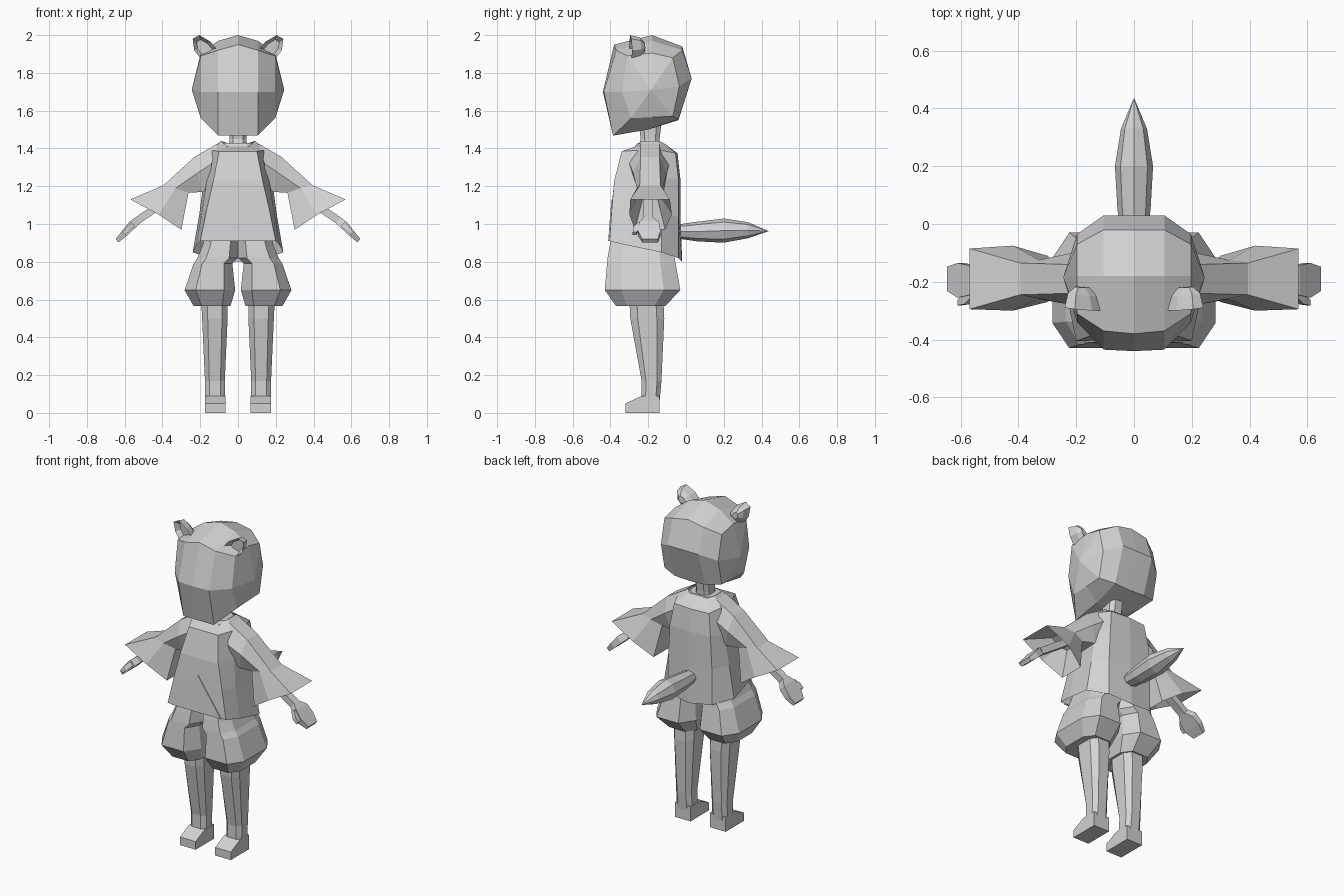
import bpy, bmesh, math
from mathutils import Vector

grey = bpy.data.materials.new("plain_grey")
grey.diffuse_color = (0.65, 0.65, 0.65, 1)


def loft(name, rings, closed=True, cap0=True, cap1=True, mirror=True, tip=None):
    """Skin a list of rings; optional end caps, pointed tip and mirror across x."""
    bm = bmesh.new()
    vs = [[bm.verts.new(p) for p in r] for r in rings]
    n = len(rings[0])
    last = n if closed else n - 1
    for a, b in zip(vs, vs[1:]):
        for i in range(last):
            j = (i + 1) % n
            bm.faces.new((a[i], a[j], b[j], b[i]))
    if cap0:
        bm.faces.new(vs[0])
    if tip:
        t = bm.verts.new(tip)
        for i in range(n):
            bm.faces.new((vs[-1][i], vs[-1][(i + 1) % n], t))
    elif cap1:
        bm.faces.new(vs[-1])
    bmesh.ops.recalc_face_normals(bm, faces=bm.faces)
    me = bpy.data.meshes.new(name)
    bm.to_mesh(me)
    bm.free()
    me.materials.append(grey)
    ob = bpy.data.objects.new(name, me)
    bpy.context.collection.objects.link(ob)
    if mirror:
        m = ob.modifiers.new("mirror", 'MIRROR')
        m.use_clip = True
    return ob


def octagon(x0, x1, y0, y1, z, c=0.22):
    """Box outline with chamfered corners."""
    dx, dy = (x1 - x0) * c, (y1 - y0) * c
    return [(x0 + dx, y0, z), (x1 - dx, y0, z), (x1, y0 + dy, z), (x1, y1 - dy, z),
            (x1 - dx, y1, z), (x0 + dx, y1, z), (x0, y1 - dy, z), (x0, y0 + dy, z)]


# Head: side-view profiles stepping outwards to a cheek point
centre = [(-.44, 1.70), (-.38, 1.95), (-.18, 2.0), (-.02, 1.94),
          (.03, 1.77), (-.04, 1.55), (-.2, 1.50), (-.386, 1.468)]
inner = [(-.435, 1.70), (-.37, 1.92), (-.18, 1.97), (-.02, 1.92),
         (.03, 1.77), (-.04, 1.555), (-.2, 1.50), (-.386, 1.468)]
outer = [(-.34, 1.70), (-.31, 1.89), (-.18, 1.905), (-.07, 1.88),
         (-.035, 1.73), (-.07, 1.57), (-.18, 1.565), (-.29, 1.56)]
loft("head", [[(0, y, z) for y, z in centre], [(.105, y, z) for y, z in inner],
              [(.197, y, z) for y, z in outer]], cap0=False, tip=(.245, -.185, 1.71))

# Cupped ears
rim = [Vector(p) for p in ((.19, -.29, 1.865), (.232, -.285, 1.92), (.24, -.29, 1.98),
                           (.205, -.295, 2.0), (.145, -.30, 1.965), (.10, -.30, 1.91))]
mid = sum(rim, Vector()) / 6


def shrink(k, dy):
    return [mid + (p - mid) * k + Vector((0, dy, 0)) for p in rim]


loft("ear", [shrink(.6, .03), rim, shrink(.8, .05), shrink(.35, .075)])

# Neck
loft("neck", [octagon(-.05, .05, -.26, -.14, 1.38), octagon(-.045, .045, -.24, -.14, 1.45),
              octagon(-.045, .045, -.25, -.13, 1.53)], mirror=False)

# Coat body: half outlines from front centre to back centre
loft("coat", [
    [(0, -.27, 1.41), (.06, -.27, 1.41), (.09, -.23, 1.44), (.09, -.15, 1.44), (.06, -.12, 1.43), (0, -.12, 1.43)],
    [(0, -.34, 1.385), (.1, -.34, 1.385), (.14, -.25, 1.39), (.15, -.13, 1.39), (.12, -.055, 1.375), (0, -.045, 1.375)],
    [(0, -.38, 1.23), (.13, -.38, 1.23), (.165, -.27, 1.23), (.18, -.12, 1.24), (.14, -.04, 1.24), (0, -.03, 1.24)],
    [(0, -.395, 1.08), (.165, -.393, 1.08), (.19, -.3, 1.07), (.205, -.13, 1.05), (.15, -.04, 1.04), (0, -.03, 1.04)],
    [(0, -.41, .91), (.2, -.405, .91), (.222, -.3, .885), (.24, -.13, .85), (.15, -.04, .82), (0, -.02, .80)],
], closed=False, cap0=False, cap1=False)
loft("collar_fill", [octagon(-.09, .09, -.27, -.12, 1.41), octagon(-.085, .085, -.255, -.13, 1.43)], mirror=False)

# Triangular front gusset
loft("front_gusset", [[(0, -.387, 1.13), (.17, -.403, .91), (-.17, -.403, .91)],
                      [(0, -.395, 1.13), (.17, -.412, .91), (-.17, -.412, .91)]], mirror=False)


# Flared sleeves
def sleeve_ring(t, m, b):
    """Each of top, middle, bottom is (x, z, front y, back y)."""
    return [(t[0], t[2], t[1]), (t[0], t[3], t[1]), (m[0], m[3], m[1]),
            (b[0], b[3], b[1]), (b[0], b[2], b[1]), (m[0], m[2], m[1])]


loft("sleeve", [sleeve_ring(*r) for r in (
    ((.11, 1.425, -.24, -.14), (.14, 1.32, -.30, -.09), (.15, 1.19, -.26, -.12)),
    ((.23, 1.355, -.24, -.14), (.215, 1.27, -.28, -.10), (.19, 1.17, -.25, -.12)),
    ((.395, 1.205, -.245, -.135), (.33, 1.19, -.26, -.125), (.262, 1.165, -.24, -.14)),
    ((.57, 1.13, -.295, -.085), (.42, 1.05, -.30, -.075), (.30, .97, -.27, -.11)),
    ((.40, 1.18, -.24, -.15), (.35, 1.15, -.25, -.14), (.30, 1.13, -.23, -.15)))])


# Hands and thumbs: flat boxes following the arm
def hand_ring(x, z, y, hy, t):
    dx, dz = t * .64, t * .77
    return [(x + dx, y - hy, z + dz), (x + dx, y + hy, z + dz),
            (x - dx, y + hy, z - dz), (x - dx, y - hy, z - dz)]


loft("hand", [hand_ring(.34, 1.15, -.2, .025, .02), hand_ring(.53, 1.02, -.2, .024, .02),
              hand_ring(.56, .995, -.195, .052, .022), hand_ring(.60, .952, -.195, .06, .018),
              hand_ring(.64, .912, -.19, .042, .012)])
loft("thumb", [hand_ring(.555, 1.0, -.235, .018, .015), hand_ring(.58, .975, -.26, .018, .014),
               hand_ring(.605, .95, -.272, .01, .01)])

# Puffed shorts
loft("shorts", [octagon(0, .17, -.39, -.08, .95), octagon(0, .19, -.405, -.07, .88),
                octagon(0, .215, -.415, -.06, .82), octagon(.03, .235, -.418, -.055, .79),
                octagon(.015, .283, -.43, -.03, .65), octagon(.04, .235, -.37, -.11, .565)])

# Legs and wedge feet
loft("leg", [octagon(.055, .195, -.30, -.12, .60), octagon(.055, .19, -.295, -.115, .50),
             octagon(.07, .175, -.235, -.13, .17), octagon(.068, .175, -.235, -.14, .06)])
sole = [(-.235, .09), (-.32, .05), (-.32, 0), (-.14, 0), (-.14, .09)]
loft("foot", [[(x, y, z) for y, z in sole] for x in (.067, .175)])

# Spindle tail
loft("tail", [[(rx * math.cos(a), y, zc + rz * math.sin(a)) for a in [math.tau * i / 8 for i in range(8)]]
              for y, zc, rx, rz in ((-.06, .96, .045, .035), (.06, .96, .058, .052), (.2, .965, .066, .064),
                                    (.33, .967, .045, .042))], mirror=False, tip=(0, .437, .962))
